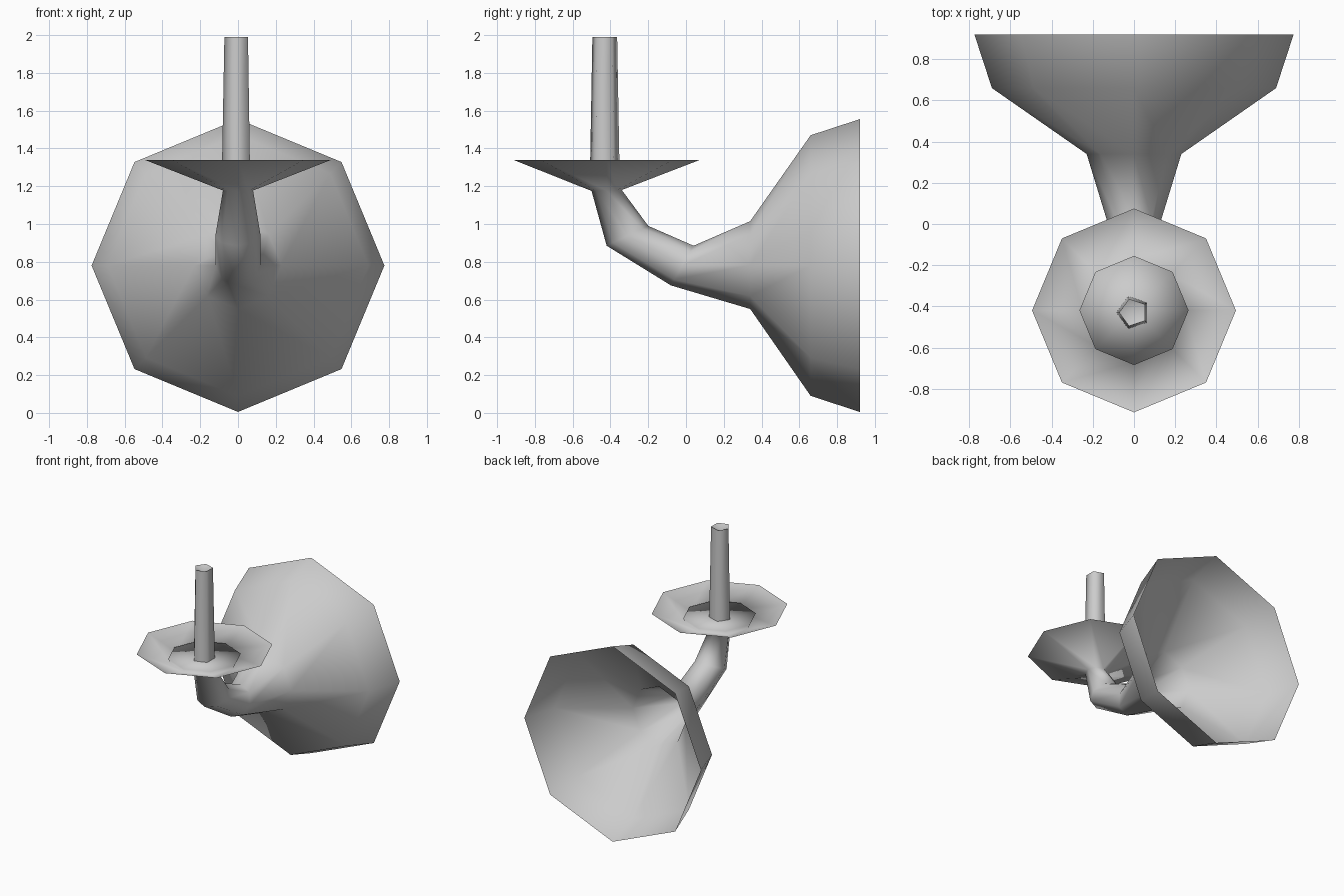
import bpy, bmesh, math
from mathutils import Vector

if "Cube" in bpy.data.objects:
    bpy.data.objects.remove(bpy.data.objects["Cube"])

metal = bpy.data.materials.new("grey_metal")
metal.diffuse_color = (0.6, 0.6, 0.6, 1)
metal.use_nodes = True
metal.node_tree.nodes["Principled BSDF"].inputs["Base Color"].default_value = metal.diffuse_color


def loft(name, rings, sides, start=0.0, tip=None):
    """Skin rings given as (centre, first axis, second axis); optional closing tip."""
    bm = bmesh.new()
    loops = []
    for c, u, v in rings:
        loop = []
        for i in range(sides):
            a = start + 2 * math.pi * i / sides
            loop.append(bm.verts.new(Vector(c) + Vector(u) * math.cos(a) + Vector(v) * math.sin(a)))
        loops.append(loop)
    for a, b in zip(loops, loops[1:]):
        for i in range(sides):
            j = (i + 1) % sides
            bm.faces.new((a[i], a[j], b[j], b[i]))
    if tip:
        t = bm.verts.new(tip)
        for i in range(sides):
            bm.faces.new((loops[-1][i], loops[-1][(i + 1) % sides], t))
    for f in bm.faces:
        f.smooth = True
    me = bpy.data.meshes.new(name)
    bm.to_mesh(me)
    bm.free()
    me.materials.append(metal)
    ob = bpy.data.objects.new(name, me)
    bpy.context.collection.objects.link(ob)
    return ob


def side_ring(upper, lower, half_width):
    """Ring spanning two (y, z) points of the side outline."""
    p, q = Vector((0, *upper)), Vector((0, *lower))
    return ((p + q) / 2, (p - q) / 2, (half_width, 0, 0))


def flat_ring(r, z, x=0.0, y=-0.42):
    return ((x, y, z), (r, 0, 0), (0, r, 0))


# Hollow wall bell, bent arm and underside of the drip dish as one skin
loft("bell_and_arm", [
    side_ring((0.92, 1.555), (0.92, 0.005), 0.775),
    side_ring((0.66, 1.47), (0.66, 0.09), 0.69),
    side_ring((0.34, 1.015), (0.34, 0.55), 0.23),
    side_ring((0.04, 0.885), (-0.08, 0.675), 0.12),
    side_ring((-0.20, 0.99), (-0.42, 0.885), 0.12),
    side_ring((-0.34, 1.18), (-0.50, 1.175), 0.08),
    side_ring((0.075, 1.34), (-0.915, 1.34), 0.495),
], 8)

# Dish interior with the raised inner plate
loft("drip_dish", [
    flat_ring(0.495, 1.34),
    flat_ring(0.25, 1.252),
    flat_ring(0.265, 1.285),
], 8, tip=(0, -0.42, 1.27))

# Five-sided tapered candle with a sunken top
candle = loft("candle", [
    flat_ring(0.083, 1.24, -0.003, -0.43),
    flat_ring(0.069, 1.99, -0.003, -0.43),
], 5, start=math.pi, tip=(-0.003, -0.43, 1.96))
for edge in candle.data.edges:
    if all(candle.data.vertices[v].co.z > 1.98 for v in edge.vertices):
        edge.use_edge_sharp = True
